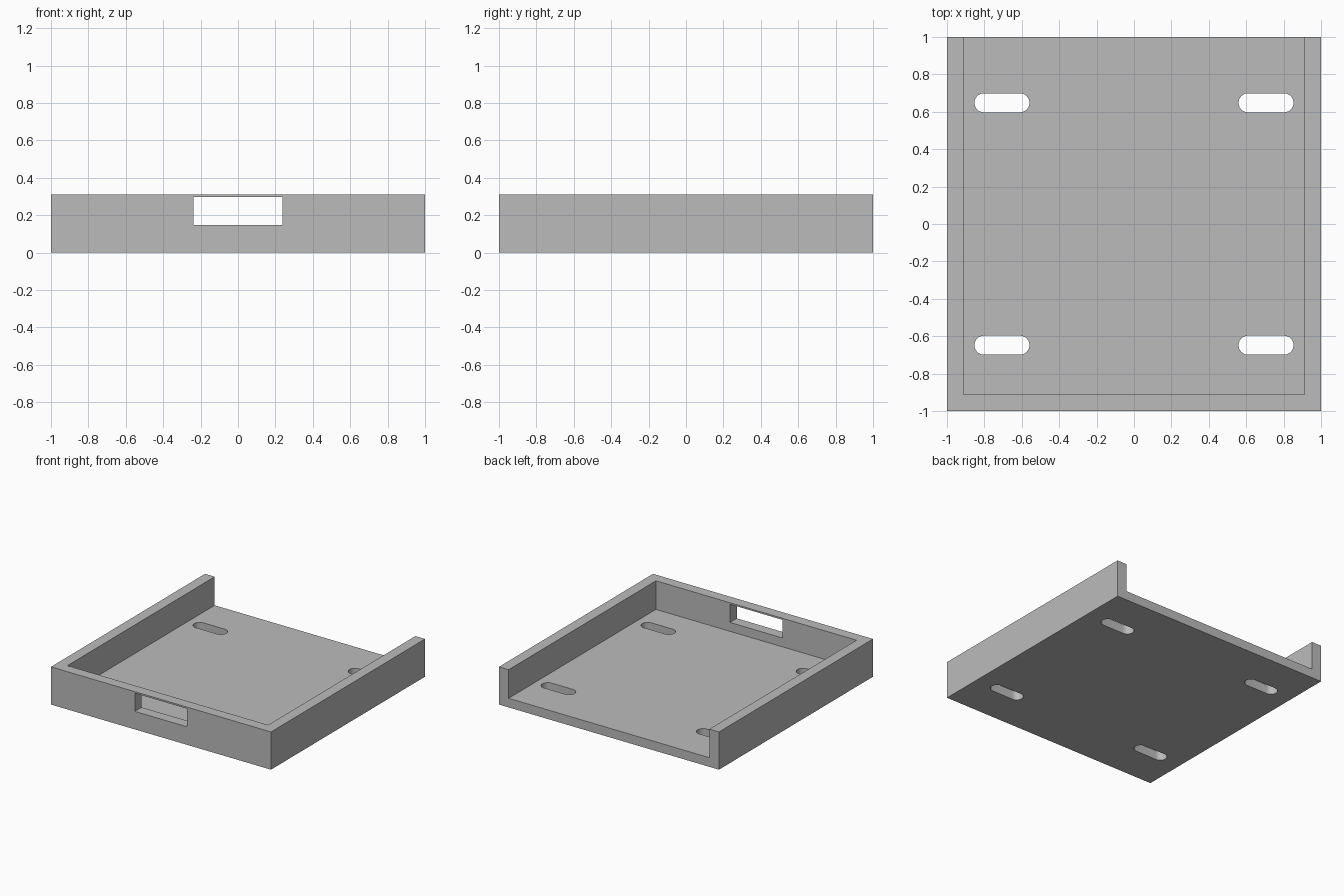
import bpy
import bmesh
from math import pi, cos, sin, radians
from mathutils import Matrix, Vector

cube = bpy.data.objects.get("Cube")
if cube:
    bpy.data.objects.remove(cube, do_unlink=True)

HEIGHT = 0.31
FLOOR = 0.075
INNER = 0.912      # half width between the walls

grey = bpy.data.materials.new("plain grey")
grey.use_nodes = True
grey.diffuse_color = (0.5, 0.5, 0.5, 1)
grey.node_tree.nodes["Principled BSDF"].inputs["Base Color"].default_value = (0.5, 0.5, 0.5, 1)


def finish(name, bm):
    bmesh.ops.recalc_face_normals(bm, faces=bm.faces)
    mesh = bpy.data.meshes.new(name)
    bm.to_mesh(mesh)
    bm.free()
    mesh.materials.append(grey)
    obj = bpy.data.objects.new(name, mesh)
    bpy.context.collection.objects.link(obj)
    return obj


def box(name, low, high):
    low, high = Vector(low), Vector(high)
    bm = bmesh.new()
    bmesh.ops.create_cube(bm, size=1, matrix=Matrix.Translation((low + high) / 2)
                          @ Matrix.Diagonal((*(high - low), 1)))
    return finish(name, bm)


def slot(name, cx, cy, half, radius, steps=16):
    # Rounded slot outline, extruded through the floor
    bm = bmesh.new()
    verts = []
    for side in (1, -1):
        for i in range(steps + 1):
            a = -pi / 2 + pi * i / steps
            verts.append(bm.verts.new((cx + side * (half - radius + radius * cos(a)),
                                       cy + side * radius * sin(a), -0.1)))
    face = bm.faces.new(verts)
    new = bmesh.ops.extrude_face_region(bm, geom=[face])["geom"]
    bmesh.ops.translate(bm, vec=(0, 0, 0.3),
                        verts=[g for g in new if isinstance(g, bmesh.types.BMVert)])
    return finish(name, bm)


# Tray block
tray = box("tray", (-1, -1, 0), (1, 1, HEIGHT))

# Cavity open at the top and back, front window, four floor slots
cutters = [
    box("cavity_cutter", (-INNER, -INNER, FLOOR), (INNER, 1.2, 0.6)),
    box("window_cutter", (-0.238, -1.2, 0.148), (0.238, -0.7, 0.297)),
]
for x in (-1, 1):
    for y in (-1, 1):
        cutters.append(slot("slot_cutter", x * 0.706, y * 0.648, 0.147, 0.051))

bpy.ops.object.select_all(action="DESELECT")
bpy.context.view_layer.objects.active = tray
tray.select_set(True)
for cutter in cutters:
    cutter.hide_render = True
    cut = tray.modifiers.new("cut", "BOOLEAN")
    cut.operation = "DIFFERENCE"
    cut.solver = "EXACT"
    cut.object = cutter
    bpy.ops.object.modifier_apply(modifier=cut.name)
    bpy.data.objects.remove(cutter, do_unlink=True)

bpy.ops.object.shade_smooth_by_angle(angle=radians(30))
